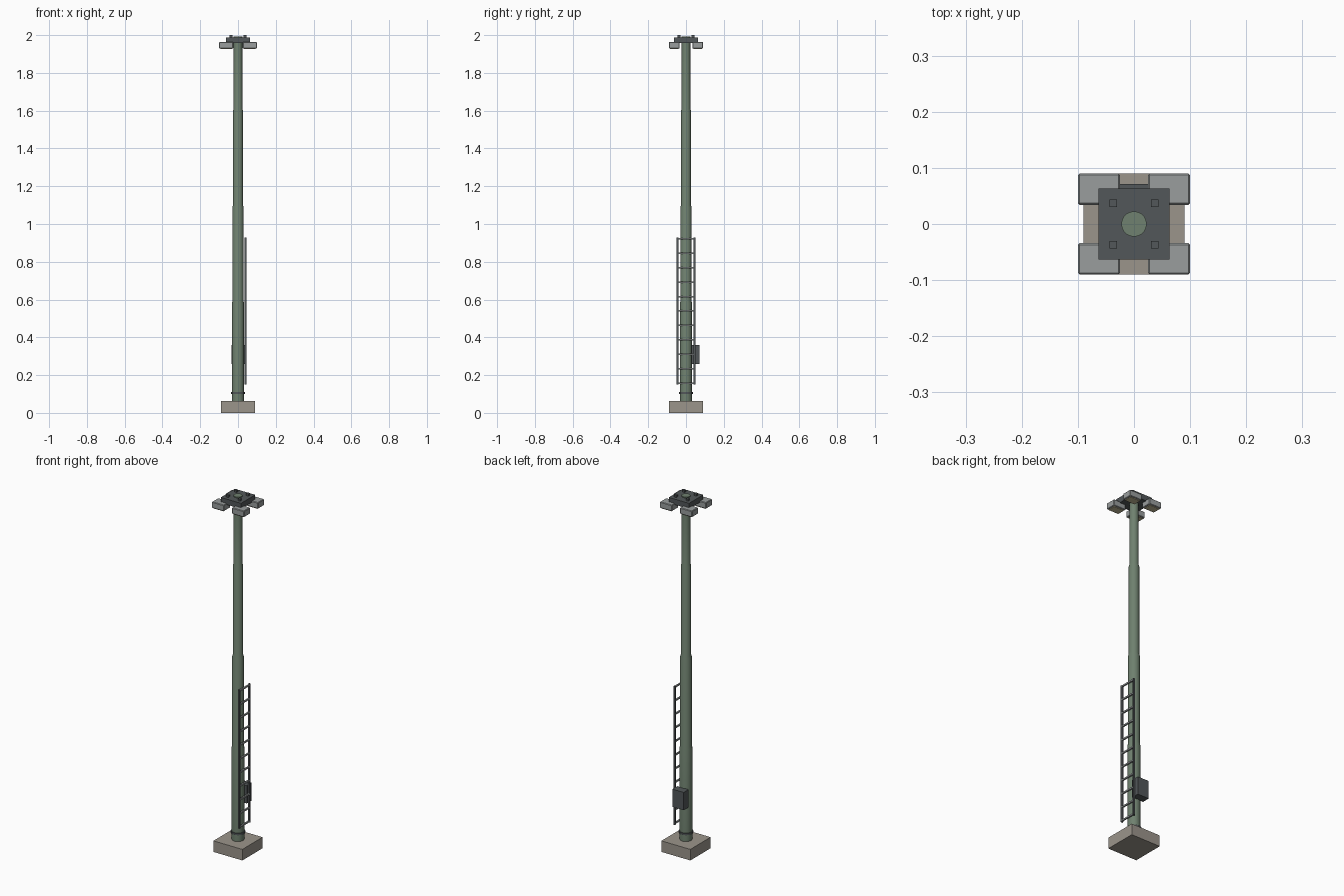
import bpy, bmesh, math

if "Cube" in bpy.data.objects:
    bpy.data.objects.remove(bpy.data.objects["Cube"])


def material(name, rgb):
    m = bpy.data.materials.new(name)
    m.diffuse_color = (*rgb, 1)
    m.use_nodes = True
    m.node_tree.nodes["Principled BSDF"].inputs["Base Color"].default_value = m.diffuse_color
    return m


GREEN = material("green_paint", (0.16, 0.22, 0.16))
CONCRETE = material("concrete", (0.33, 0.30, 0.26))
DARK = material("dark_steel", (0.085, 0.095, 0.10))
LIGHT = material("lamp_grey", (0.32, 0.34, 0.34))
LENS = material("lens", (0.55, 0.50, 0.32))


def box(name, lo, hi, mat, bevel=0.0):
    bm = bmesh.new()
    bmesh.ops.create_cube(bm, size=1)
    for v in bm.verts:
        v.co = [(a + b) / 2 + c * (b - a) for a, b, c in zip(lo, hi, v.co)]
    me = bpy.data.meshes.new(name)
    bm.to_mesh(me)
    bm.free()
    ob = bpy.data.objects.new(name, me)
    bpy.context.collection.objects.link(ob)
    me.materials.append(mat)
    if bevel:
        mod = ob.modifiers.new("bevel", 'BEVEL')
        mod.width, mod.segments = bevel, 1
    return ob


def lathe(name, profile, mat, n=20):
    bm = bmesh.new()
    rings = [[bm.verts.new((r * math.cos(2 * math.pi * i / n), r * math.sin(2 * math.pi * i / n), z))
              for i in range(n)] for r, z in profile]
    for a, b in zip(rings, rings[1:]):
        for i in range(n):
            j = (i + 1) % n
            bm.faces.new((a[i], a[j], b[j], b[i]))
    bm.faces.new(rings[0][::-1])
    bm.faces.new(rings[-1])
    me = bpy.data.meshes.new(name)
    bm.to_mesh(me)
    bm.free()
    ob = bpy.data.objects.new(name, me)
    bpy.context.collection.objects.link(ob)
    me.materials.append(mat)
    bpy.ops.object.select_all(action='DESELECT')
    ob.select_set(True)
    bpy.context.view_layer.objects.active = ob
    bpy.ops.object.shade_smooth_by_angle(angle=math.radians(30))


# Footing, stepped pole and collar
box("concrete_base", (-.09, -.09, 0), (.09, .09, .062), CONCRETE)
lathe("pole", [(.032, .06), (.032, .58), (.0295, .59), (.0295, 1.09), (.0265, 1.10),
               (.0265, 1.60), (.0235, 1.61), (.0225, 1.993)], GREEN)
lathe("collar", [(.037, .10), (.037, .11)], DARK)

# Ladder on the right side
for name, y in (("front", -.045), ("back", .045)):
    box("ladder_rail_" + name, (.034, y - .005, .15), (.044, y + .005, .928), DARK)
for i in range(11):
    z = .157 + i * .0765
    box(f"ladder_rung_{i}", (.036, -.042, z - .004), (.044, .042, z + .004), LIGHT)

# Control box on the back
box("control_box", (-.035, .028, .26), (.035, .071, .36), DARK)

# Lamp head: plate, bolts and four lamps with lenses
box("head_plate", (-.063, -.063, 1.957), (.063, .063, 1.988), DARK)
for sx in (-1, 1):
    for sy in (-1, 1):
        tag = ("left" if sx < 0 else "right") + ("_front" if sy < 0 else "_back")

        def corner(name, x, y, z, mat, bevel=0):
            xs, ys = sorted(sx * v for v in x), sorted(sy * v for v in y)
            box(f"{name}_{tag}", (xs[0], ys[0], z[0]), (xs[1], ys[1], z[1]), mat, bevel)

        corner("bolt", (.030, .044), (.030, .044), (1.985, 2.0), DARK)
        corner("lamp", (.025, .10), (.034, .09), (1.929, 1.964), LIGHT, .003)
        corner("lens", (.032, .093), (.040, .084), (1.926, 1.931), LENS)
